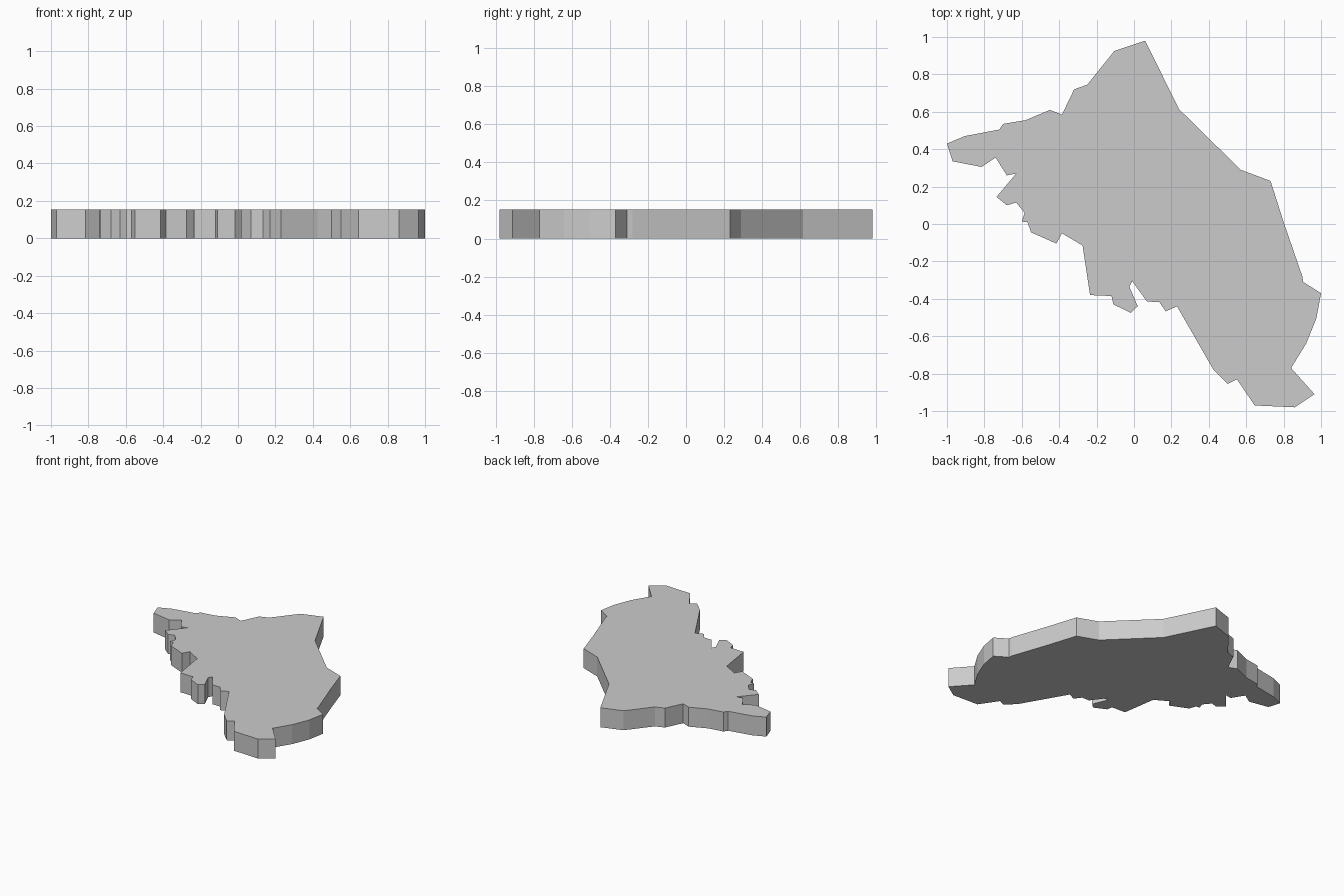
import bpy, bmesh

HEIGHT = 0.153

# outline seen from above, clockwise from the northern tip
east_side = [(0.06, 0.98), (0.24, 0.615), (0.57, 0.29), (0.73, 0.23), (0.80, 0.01),
             (0.90, -0.28), (0.905, -0.31), (1.0, -0.37), (0.975, -0.505),
             (0.92, -0.64), (0.84, -0.77), (0.965, -0.91)]
south_end = [(0.86, -0.98), (0.645, -0.97), (0.55, -0.83), (0.50, -0.855), (0.425, -0.78)]
south_coast = [(0.23, -0.44), (0.17, -0.467), (0.135, -0.417), (0.07, -0.415),
               (-0.01, -0.305), (-0.025, -0.335), (0.02, -0.44), (-0.017, -0.475),
               (-0.11, -0.43), (-0.12, -0.385), (-0.235, -0.38), (-0.275, -0.115),
               (-0.385, -0.05), (-0.415, -0.105), (-0.55, -0.045)]
west_coast = [(-0.57, 0.01), (-0.6, 0.013), (-0.585, 0.06), (-0.63, 0.115),
              (-0.68, 0.10), (-0.735, 0.145), (-0.63, 0.27), (-0.68, 0.26),
              (-0.74, 0.355), (-0.815, 0.305), (-0.97, 0.335), (-1.0, 0.43)]
north_side = [(-0.905, 0.47), (-0.72, 0.505), (-0.70, 0.535), (-0.58, 0.555),
              (-0.45, 0.61), (-0.385, 0.585), (-0.32, 0.72), (-0.25, 0.745),
              (-0.105, 0.925)]
outline = east_side + south_end + south_coast + west_coast + north_side

# flat slab extruded straight up from the outline
bm = bmesh.new()
base = bm.faces.new([bm.verts.new((x, y, 0)) for x, y in outline])
top = bmesh.ops.extrude_face_region(bm, geom=[base], use_keep_orig=True)
bmesh.ops.translate(bm, vec=(0, 0, HEIGHT),
                    verts=[g for g in top["geom"] if isinstance(g, bmesh.types.BMVert)])
bmesh.ops.recalc_face_normals(bm, faces=bm.faces[:])
mesh = bpy.data.meshes.new("region_slab")
bm.to_mesh(mesh)
bm.free()
slab = bpy.data.objects.new("region_slab", mesh)
bpy.context.collection.objects.link(slab)
